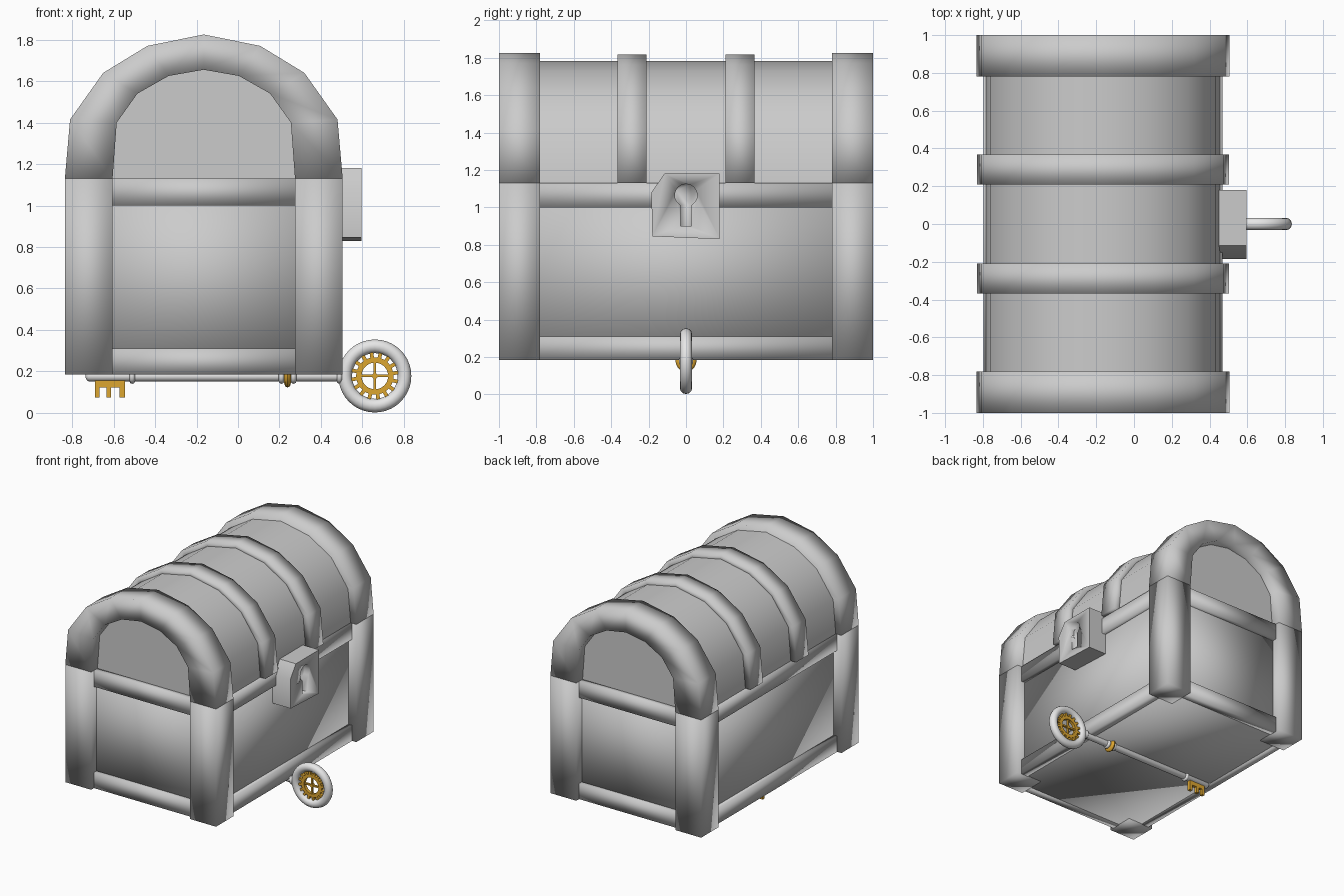
import bpy, bmesh, math
from mathutils import Matrix, Vector

if "Cube" in bpy.data.objects:
    bpy.data.objects.remove(bpy.data.objects["Cube"])

CX = -0.165          # chest centre line in x
BASE, RIM = 0.185, 1.13


def material(name, rgb):
    m = bpy.data.materials.new(name)
    m.diffuse_color = (*rgb, 1)
    m.use_nodes = True
    m.node_tree.nodes["Principled BSDF"].inputs["Base Color"].default_value = m.diffuse_color
    return m


GREY = material("chest grey", (0.6, 0.6, 0.6))
PALE = material("key pale grey", (0.8, 0.8, 0.8))
GOLD = material("gold", (0.72, 0.38, 0.03))


def finish(name, bm, mat, angle=180):
    bmesh.ops.recalc_face_normals(bm, faces=bm.faces[:])
    me = bpy.data.meshes.new(name)
    bm.to_mesh(me)
    bm.free()
    me.materials.append(mat)
    me.shade_smooth()
    if angle < 180:
        me.set_sharp_from_angle(angle=math.radians(angle))
    ob = bpy.data.objects.new(name, me)
    bpy.context.collection.objects.link(ob)
    return ob


def add_box(bm, x0, x1, y0, y1, z0, z1):
    m = Matrix.Translation(((x0 + x1) / 2, (y0 + y1) / 2, (z0 + z1) / 2))
    m = m @ Matrix.Diagonal((x1 - x0, y1 - y0, z1 - z0, 1))
    bmesh.ops.create_cube(bm, size=1, matrix=m)


def box(name, *dims, mat=GREY, angle=180):
    bm = bmesh.new()
    add_box(bm, *dims)
    return finish(name, bm, mat, angle)


def add_prism(bm, pts, a, b, axis):
    """Extrude a closed outline from a to b along x or y."""
    place = (lambda p, t: (t, p[0], p[1])) if axis == "x" else (lambda p, t: (p[0], t, p[1]))
    lo = [bm.verts.new(place(p, a)) for p in pts]
    hi = [bm.verts.new(place(p, b)) for p in pts]
    bm.faces.new(lo)
    bm.faces.new(hi)
    for i in range(len(pts)):
        j = (i + 1) % len(pts)
        bm.faces.new((lo[i], lo[j], hi[j], hi[i]))


def arch_line(half):
    """Mirror a half arch given as (offset from centre, z), base to crown."""
    return [(CX - x, z) for x, z in half] + [(CX + x, z) for x, z in half[-2::-1]]


def scaled(half, sx, sz):
    return [(x * sx, RIM + (z - RIM) * sz) for x, z in half]


def arch(name, outer, inner, y0, y1):
    bm = bmesh.new()
    rows = [[bm.verts.new((x, y, z)) for x, z in arch_line(line)]
            for line, y in ((outer, y0), (outer, y1), (inner, y1), (inner, y0))]
    n = len(rows[0])
    for r in range(4):
        p, q = rows[r], rows[(r + 1) % 4]
        for i in range(n - 1):
            bm.faces.new((p[i], p[i + 1], q[i + 1], q[i]))
    for i in (0, n - 1):
        bm.faces.new([row[i] for row in rows])
    return finish(name, bm, GREY)


# Chest body, corner posts and rails
box("body", -0.765, 0.435, -0.93, 0.93, BASE + 0.005, RIM)
for sx in (-1, 1):
    xa, xb = sorted((CX + sx * 0.44, CX + sx * 0.67))
    for sy in (-1, 1):
        ya, yb = sorted((sy * 0.78, sy))
        box("corner_post", xa, xb, ya, yb, BASE, RIM)
for z0, z1 in ((BASE, 0.31), (1.0, RIM)):
    for s in (-1, 1):
        xa, xb = sorted((CX + s * 0.57, CX + s * 0.633))
        box("side_rail", xa, xb, -0.78, 0.78, z0, z1)
        ya, yb = sorted((s * 0.90, s * 0.965))
        box("end_rail", -0.605, 0.275, ya, yb, z0, z1)

# Lid arches at both ends, and the two thinner bands between them
OUTER = [(0.67, RIM), (0.645, 1.415), (0.485, 1.64), (0.272, 1.77), (0, 1.825)]
INNER = [(0.44, RIM), (0.42, 1.4), (0.32, 1.54), (0.17, 1.625), (0, 1.655)]
BARREL = scaled(OUTER, 0.925, 0.937)
for s in (-1, 1):
    arch("lid_end_arch", OUTER, INNER, *sorted((s * 0.78, s)))
    arch("lid_band", scaled(OUTER, 0.995, 0.988), scaled(OUTER, 0.88, 0.9),
         *sorted((s * 0.21, s * 0.367)))

# Lid barrel, split into panels, with fan-shaped ends
bm = bmesh.new()
rows = [[bm.verts.new((x, y, z)) for x, z in arch_line(BARREL)]
        for y in (-0.92, -0.78, -0.29, 0.29, 0.78, 0.92)]
for p, q in zip(rows, rows[1:]):
    for i in range(len(p) - 1):
        bm.faces.new((p[i], p[i + 1], q[i + 1], q[i]))
for row, y in ((rows[0], -0.92), (rows[-1], 0.92)):
    hub = bm.verts.new((CX, y, RIM))
    for i in range(len(row) - 1):
        bm.faces.new((hub, row[i], row[i + 1]))
finish("lid_barrel", bm, GREY, 80)

# Lock plate with a cut keyhole
bm = bmesh.new()
add_prism(bm, [(-0.185, 1.08), (-0.115, 1.18), (0.18, 1.18), (0.18, 0.83), (-0.18, 0.845)],
          0.43, 0.595, "x")
lock = finish("lock", bm, GREY, 40)
bm = bmesh.new()
a0 = math.radians(-60)
hole = [(0.06 * math.cos(a0 + math.radians(300) * i / 14),
         1.065 + 0.06 * math.sin(a0 + math.radians(300) * i / 14)) for i in range(15)]
add_prism(bm, hole + [(-0.03, 0.9), (0.03, 0.9)], 0.55, 0.65, "x")
cutter = finish("keyhole_cutter", bm, GREY)
cutter.hide_render = True
cutter.hide_viewport = True
cut = lock.modifiers.new("keyhole", "BOOLEAN")
cut.operation = "DIFFERENCE"
cut.solver = "EXACT"
cut.object = cutter

# Key
KZ, RX = 0.178, 0.66


def lathe_x(name, prof, mat, segs=20, closed=False):
    """Spin an (x, radius) profile around the key axis."""
    bm = bmesh.new()
    rings = [[bm.verts.new((x, r * math.cos(2 * math.pi * k / segs),
                            KZ + r * math.sin(2 * math.pi * k / segs))) for k in range(segs)]
             for x, r in prof]
    pairs = list(zip(rings, rings[1:])) + ([(rings[-1], rings[0])] if closed else [])
    for p, q in pairs:
        for k in range(segs):
            j = (k + 1) % segs
            bm.faces.new((p[k], p[j], q[j], q[k]))
    if not closed:
        bm.faces.new(rings[0])
        bm.faces.new(rings[-1])
    return finish(name, bm, mat, 50)


def bead(name, x, half, inner, outer, mat):
    prof = [(x + half * math.cos(t * math.pi / 4),
             (inner + outer) / 2 + (outer - inner) / 2 * math.sin(t * math.pi / 4)) for t in range(8)]
    lathe_x(name, prof, mat, closed=True)


lathe_x("key_shaft", [(-0.735, 0.008), (-0.73, 0.02), (-0.72, 0.026), (0.51, 0.026)], PALE)
for x in (-0.51, 0.21, 0.268, 0.49):
    bead("key_collar", x, 0.014, 0.012, 0.038, PALE)
bead("key_gold_collar", 0.239, 0.016, 0.015, 0.056, GOLD)

# Key handle ring
bm = bmesh.new()
NU, NV = 40, 12
grid = []
for u in range(NU):
    a = 2 * math.pi * u / NU
    ring = []
    for v in range(NV):
        b = 2 * math.pi * v / NV
        r = 0.143 + 0.033 * math.cos(b)
        ring.append(bm.verts.new((RX + r * math.cos(a), 0.033 * math.sin(b), KZ + r * math.sin(a))))
    grid.append(ring)
for u in range(NU):
    p, q = grid[u], grid[(u + 1) % NU]
    for v in range(NV):
        w = (v + 1) % NV
        bm.faces.new((p[v], p[w], q[w], q[v]))
finish("key_ring", bm, PALE)

# Gold wheel inside the ring: toothed rim, spokes and hub
bm = bmesh.new()
N = 64
rim = []
for k in range(N):
    a = 2 * math.pi * (k + 0.5) / N
    d = Vector((math.cos(a), 0, math.sin(a)))
    c = Vector((RX, 0, KZ))
    rim.append([bm.verts.new(c + d * r + Vector((0, y, 0)))
                for r, y in ((0.064, -0.013), (0.09, -0.013), (0.09, 0.013), (0.064, 0.013))])
outer_faces = []
for k in range(N):
    p, q = rim[k], rim[(k + 1) % N]
    for v in range(4):
        w = (v + 1) % 4
        f = bm.faces.new((p[v], p[w], q[w], q[v]))
        if v == 1 and k % 4 in (0, 1):
            outer_faces.append((k, f))
bmesh.ops.recalc_face_normals(bm, faces=bm.faces[:])
for t in range(16):
    pair = [f for k, f in outer_faces if k // 4 == t]
    ext = bmesh.ops.extrude_face_region(bm, geom=pair)["geom"]
    a = 2 * math.pi * (4 * t + 1.5) / N
    push = Vector((math.cos(a), 0, math.sin(a))) * 0.025
    bmesh.ops.translate(bm, verts=[g for g in ext if isinstance(g, bmesh.types.BMVert)], vec=push)
    bmesh.ops.delete(bm, geom=pair, context="FACES_ONLY")
add_box(bm, RX - 0.07, RX + 0.07, -0.008, 0.008, KZ - 0.006, KZ + 0.006)
add_box(bm, RX - 0.006, RX + 0.006, -0.008, 0.008, KZ - 0.07, KZ + 0.07)
add_prism(bm, [(RX + 0.014 * math.cos(math.pi * k / 6), KZ + 0.014 * math.sin(math.pi * k / 6))
               for k in range(12)], -0.012, 0.012, "y")
finish("key_wheel", bm, GOLD, 35)

# Gold key bit
bm = bmesh.new()
add_prism(bm, [(-0.69, 0.165), (-0.69, 0.075), (-0.667, 0.075), (-0.667, 0.122), (-0.635, 0.122),
               (-0.635, 0.075), (-0.612, 0.075), (-0.612, 0.122), (-0.572, 0.122),
               (-0.572, 0.075), (-0.545, 0.075), (-0.545, 0.165)], -0.013, 0.013, "y")
finish("key_bit", bm, GOLD, 30)
